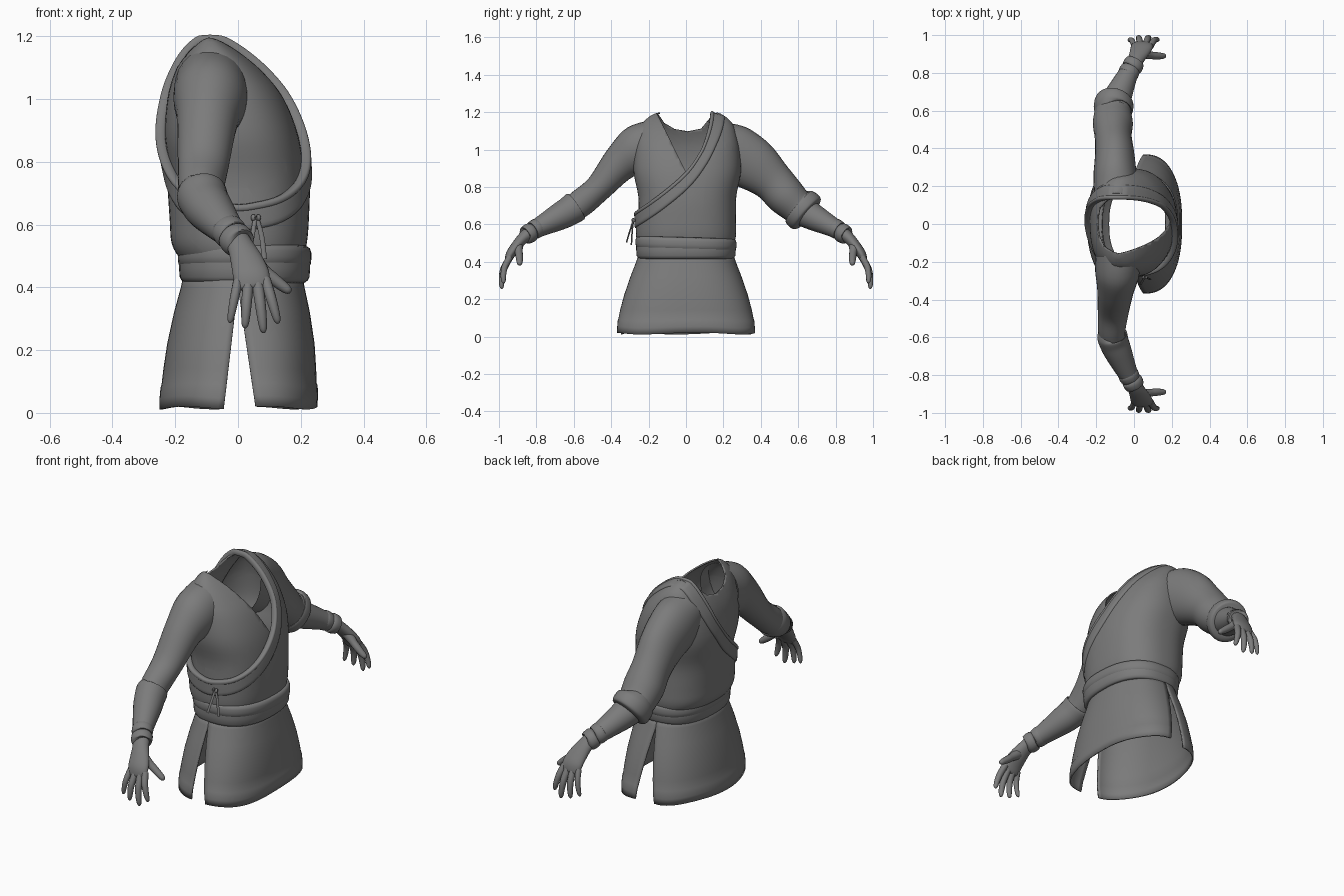
import bpy, bmesh, math
from mathutils import Vector

if "Cube" in bpy.data.objects:
    bpy.data.objects.remove(bpy.data.objects["Cube"])

cloth = bpy.data.materials.new("plain_grey")
cloth.diffuse_color = (0.2, 0.2, 0.2, 1)
cloth.use_nodes = True
cloth.node_tree.nodes["Principled BSDF"].inputs["Base Color"].default_value = cloth.diffuse_color


def finish(name, bm, thick=0.0, sub=0, angle=50):
    bmesh.ops.recalc_face_normals(bm, faces=bm.faces[:])
    me = bpy.data.meshes.new(name)
    bm.to_mesh(me)
    bm.free()
    me.materials.append(cloth)
    ob = bpy.data.objects.new(name, me)
    bpy.context.collection.objects.link(ob)
    if thick:
        m = ob.modifiers.new("thickness", 'SOLIDIFY')
        m.thickness, m.offset = thick, 0
    if sub:
        ob.modifiers.new("round", 'SUBSURF').levels = sub
        ob.modifiers["round"].render_levels = sub
    bpy.ops.object.select_all(action='DESELECT')
    ob.select_set(True)
    bpy.context.view_layer.objects.active = ob
    bpy.ops.object.shade_smooth_by_angle(angle=math.radians(angle))
    return ob


def resample(rows, k):
    """Catmull-Rom through tuples of any length."""
    out = []
    for i in range(len(rows) - 1):
        a, b, c, d = (rows[max(i - 1, 0)], rows[i], rows[i + 1],
                      rows[min(i + 2, len(rows) - 1)])
        for j in range(k):
            t = j / k
            out.append(tuple(0.5 * (2 * q + (r - p) * t + (2 * p - 5 * q + 4 * r - s) * t * t
                                    + (3 * q - p - 3 * r + s) * t ** 3)
                             for p, q, r, s in zip(a, b, c, d)))
    return out + [tuple(rows[-1])]


def skin(bm, rings, closed=True):
    vs = [[bm.verts.new(p) for p in r] for r in rings]
    n = len(vs[0])
    for a, b in zip(vs, vs[1:]):
        for i in range(n if closed else n - 1):
            j = (i + 1) % n
            bm.faces.new((a[i], a[j], b[j], b[i]))
    return vs


def sweep(name, pts, n=20, k=5, cap=True, sides=(1,), trim=0):
    """Tube through (x, y, z, radius along x, radius across); trim opens it towards the middle."""
    for s in sides:
        rows = resample([(p[0], p[1] * s) + tuple(p[2:]) for p in pts], k)
        rings = []
        for i, r in enumerate(rows):
            t = (Vector(rows[min(i + 1, len(rows) - 1)][:3]) - Vector(rows[max(i - 1, 0)][:3])).normalized()
            w = Vector((1, 0, 0))
            w = (w - t * w.dot(t)).normalized()
            u = t.cross(w)
            rings.append([Vector(r[:3]) + w * r[3] * math.cos(a) + u * r[4] * math.sin(a)
                          for a in (2 * math.pi * q / n for q in range(n))])
        bm = bmesh.new()
        vs = skin(bm, rings)
        if cap:
            bm.faces.new(vs[0])
            bm.faces.new(vs[-1])
        if trim:
            region(bm, [((0, trim * s, 0), (0, -s, 0))])
        finish(name, bm)


def power(v, n):
    return math.copysign(abs(v) ** (2 / n), v)


def loft(rows, n=64, e=2.4, tilt=0.0):
    """Stacked oval rings from (z, back x, front x, half width)."""
    bm = bmesh.new()
    rings = []
    for z, xb, xf, hw in rows:
        ring = []
        for i in range(n):
            a = 2 * math.pi * i / n
            y = hw * power(math.sin(a), e)
            ring.append(((xf + xb) / 2 + (xf - xb) / 2 * power(math.cos(a), e), y, z + tilt * y))
        rings.append(ring)
    skin(bm, rings)
    return bm


def region(bm, planes, inside=True):
    """Cut along the planes and delete what lies inside (or outside) them all."""
    planes = [(Vector(p), Vector(d)) for p, d in planes]
    for p, d in planes:
        bmesh.ops.bisect_plane(bm, geom=bm.verts[:] + bm.edges[:] + bm.faces[:],
                               plane_co=p, plane_no=d)
    dead = [f for f in bm.faces
            if all((f.calc_center_median() - p).dot(d) > 0 for p, d in planes) == inside]
    bmesh.ops.delete(bm, geom=dead, context='FACES')


def edge_planes(line):
    return [((0, y0, z0), (0, z0 - z1, y1 - y0)) for (y0, z0), (y1, z1) in zip(line, line[1:])]


# Torso profile and the diagonal opening
torso = resample([(.455, -.135, .17, .225), (.49, -.175, .197, .248), (.54, -.205, .213, .261),
                  (.62, -.212, .22, .262), (.75, -.222, .222, .263), (.88, -.243, .203, .288),
                  (1.0, -.235, .158, .282), (1.08, -.213, .1, .265), (1.14, -.182, .035, .24),
                  (1.18, -.145, -.025, .195), (1.195, -.115, -.07, .155)], 4)
inner = [(-.27, .66), (-.13, .765), (0, .88), (.07, .98), (.1, 1.05), (.122, 1.13), (.13, 1.192)]
outer = [(-.27, .575), (-.12, .68), (.02, .8), (.11, .92), (.165, 1.03), (.195, 1.11), (.205, 1.168)]
middle = [((a[0] * .6 + b[0] * .4), (a[1] * .6 + b[1] * .4)) for a, b in zip(inner, outer)]
nape = [(-.15, 1.19), (-.115, 1.14), (-.06, 1.108), (.01, 1.096), (.08, 1.11), (.13, 1.17)]

bm = loft(torso)
region(bm, edge_planes(middle))
finish("robe_torso", bm, .012)

# Bare chest under the open side of the robe
bm = loft([(z, b + .014, f - .014, h - .012) for z, b, f, h in torso])
region(bm, edge_planes(outer), inside=False)
region(bm, [((-.09, 0, 0), (1, 0, 0)), ((0, -.15, 1.18), (0, .3, .15))])
region(bm, [((-.09, 0, 0), (-1, 0, 0))] + edge_planes(nape))
finish("bare_chest", bm, .008)


def on_torso(y, z, side):
    i = max(j for j in range(len(torso) - 1) if torso[j][0] <= z)
    a, b = torso[i], torso[i + 1]
    t = min(1, (z - a[0]) / (b[0] - a[0]))
    _, xb, xf, hw = [p + (q - p) * t for p, q in zip(a, b)]
    y = max(-hw, min(hw, y))
    d = (1 - abs(y / hw) ** 2.4) ** (1 / 2.4)
    return ((xf + xb) / 2 + side * (xf - xb) / 2 * d * 1.02, y * 1.01, z)


# Diagonal collar band, over the shoulder and round to the opposite hip
lines = [(a + b) for a, b in zip(resample(inner, 8), resample(outer, 8))]
loop = [(r, 1) for r in lines] + [(r, -1) for r in reversed(lines)]
for name, cuts, thick in (("collar_band", (0, .25, .5, .75, 1), .024), ("collar_piping", (-.03, .12, .27), .032)):
    bm = bmesh.new()
    skin(bm, [[on_torso(r[0] + (r[2] - r[0]) * q, r[1] + (r[3] - r[1]) * q, s) for q in cuts]
              for r, s in loop], closed=False)
    bmesh.ops.remove_doubles(bm, verts=bm.verts[:], dist=.0005)
    finish(name, bm, thick, 1, 60)

# Waist sash: one broad wrap with a narrow slanting overlap
wrap = [(0, 0), (.06, .009), (.15, .014), (.4, .016), (.7, .016), (.9, .012), (1, .0)]
for name, z0, tall, tilt, grow in (("sash_broad", .418, .108, .0, .0), ("sash_overlap", .466, .062, -.03, .004)):
    finish(name, loft([(z0 + z * tall, -.168 - o - grow, .21 + o + grow, .246 + o + grow)
                       for z, o in wrap], tilt=tilt), .008)

# Skirt panels with side slits and a thin hem
skirt = [(.45, .168, .2, .245), (.4, .178, .208, .262), (.32, .2, .225, .293), (.22, .222, .24, .327),
         (.14, .234, .245, .348), (.09, .24, .247, .358), (.083, .243, .25, .361),
         (.05, .246, .251, .364), (.016, .246, .249, .365)]
for name, side, slit, e in (("skirt_front", 1, .055, 2.4), ("skirt_back", -1, .045, 2.1)):
    rings = []
    for z, xb, xf, hw in skirt:
        d = xf if side > 0 else xb
        low = max(0, (.4 - z) / .38)
        gap = slit * low
        row = []
        for i in range(41):
            a = (i / 20 - 1) * math.pi / 2
            x = gap + (d - gap) * power(max(math.cos(a), 0), e)
            y = hw * power(math.sin(a), e) * (1 if side > 0 else 1 - .06 * low)
            drop = .005 * math.sin(4 * a + side) * (1 - z / .45) ** 2
            row.append((side * x, y, z + drop))
        rings.append(row)
    bm = bmesh.new()
    skin(bm, rings, closed=False)
    finish(name, bm, .008)

# Arms: one bare, one in a wide sleeve
sweep("bare_arm", [(-.085, -.13, 1.055, .115, .115), (-.088, -.25, .998, .118, .135), (-.098, -.35, .928, .097, .1),
                   (-.11, -.465, .797, .082, .074), (-.118, -.56, .715, .073, .075),
                   (-.112, -.62, .675, .068, .068)], 28, cap=False, sides=(1,), trim=0)
sweep("sleeve", [(-.095, .16, 1.035, .115, .125), (-.1, .25, .983, .115, .154), (-.102, .36, .918, .105, .142),
                 (-.11, .46, .833, .098, .112), (-.112, .53, .755, .106, .106), (-.112, .59, .7, .098, .095),
                 (-.106, .625, .678, .094, .1), (-.1, .65, .66, .082, .085)], 28, cap=False, trim=.17)
# Rolled sleeve cuff
sweep("sleeve_cuff", [(-.112, .598, .7, .085, .09), (-.112, .603, .696, .101, .108),
                      (-.107, .628, .674, .105, .115), (-.102, .648, .656, .099, .108),
                      (-.1, .655, .65, .075, .08)], 28, 4)

# Forearm wraps, wrist bands and hands on both sides
both = (-1, 1)
sweep("forearm_wrap", [(-.116, .583, .7, .066, .066), (-.116, .59, .695, .08, .082), (-.104, .63, .668, .078, .078),
                       (-.083, .68, .64, .073, .072), (-.04, .775, .59, .056, .054),
                       (-.015, .82, .565, .049, .046)], 24, sides=both)
for x, y, z in ((-.026, .805, .575), (-.004, .842, .55)):
    sweep("wrist_band", [(x - .011, y - .02, z + .012, .038, .036), (x - .007, y - .014, z + .009, .054, .051),
                         (x + .007, y + .014, z - .009, .052, .049), (x + .011, y + .02, z - .012, .036, .036)],
          24, 3, sides=both)
sweep("palm", [(-.005, .84, .552, .042, .036), (.012, .875, .522, .044, .031), (.03, .91, .48, .053, .028),
               (.042, .938, .44, .058, .025), (.046, .952, .405, .052, .018), (.047, .956, .395, .04, .01)],
      20, sides=both)
for name, base, tip, r in (("little_finger", (.0, .946, .42), (-.026, .972, .287), .0135),
                           ("ring_finger", (.032, .95, .41), (.022, .985, .27), .0155),
                           ("middle_finger", (.063, .95, .41), (.082, .985, .255), .016),
                           ("index_finger", (.087, .942, .425), (.128, .975, .285), .0155),
                           ("thumb", (.045, .9, .485), (.168, .89, .385), .019)):
    a, b = Vector(base), Vector(tip)
    bow = Vector((0, .014, .004)) if name != "thumb" else Vector((.004, -.004, -.006))
    base_r = 1.5 if name == "thumb" else 1.15
    pts = [(*(a.lerp(b, t) + bow * math.sin(math.pi * t)), r * k, r * k)
           for t, k in ((0, base_r), (.3, 1.1), (.5, 1.05), (.75, .92), (.93, .7), (1, .25))]
    sweep(name, pts, 12, 3, sides=both)

# Small knot with two hanging cords at the hip
sweep("cord_knot", [(.044, -.28, .622, .006, .008), (.048, -.281, .622, .011, .011),
                    (.066, -.281, .622, .011, .011), (.07, -.28, .622, .006, .008)], 10, 3)
sweep("cord_back", [(.054, -.283, .615, .007, .005), (.046, -.3, .565, .007, .004), (.035, -.318, .505, .007, .004)], 8)
sweep("cord_front", [(.062, -.283, .615, .007, .005), (.076, -.288, .56, .008, .004), (.084, -.292, .49, .008, .004)], 8)

# Open the bare arm where it enters the chest
arm = bpy.data.objects["bare_arm"].data
bm = bmesh.new()
bm.from_mesh(arm)
region(bm, [((0, -.17, 0), (0, 1, 0))])
bm.to_mesh(arm)
bm.free()
